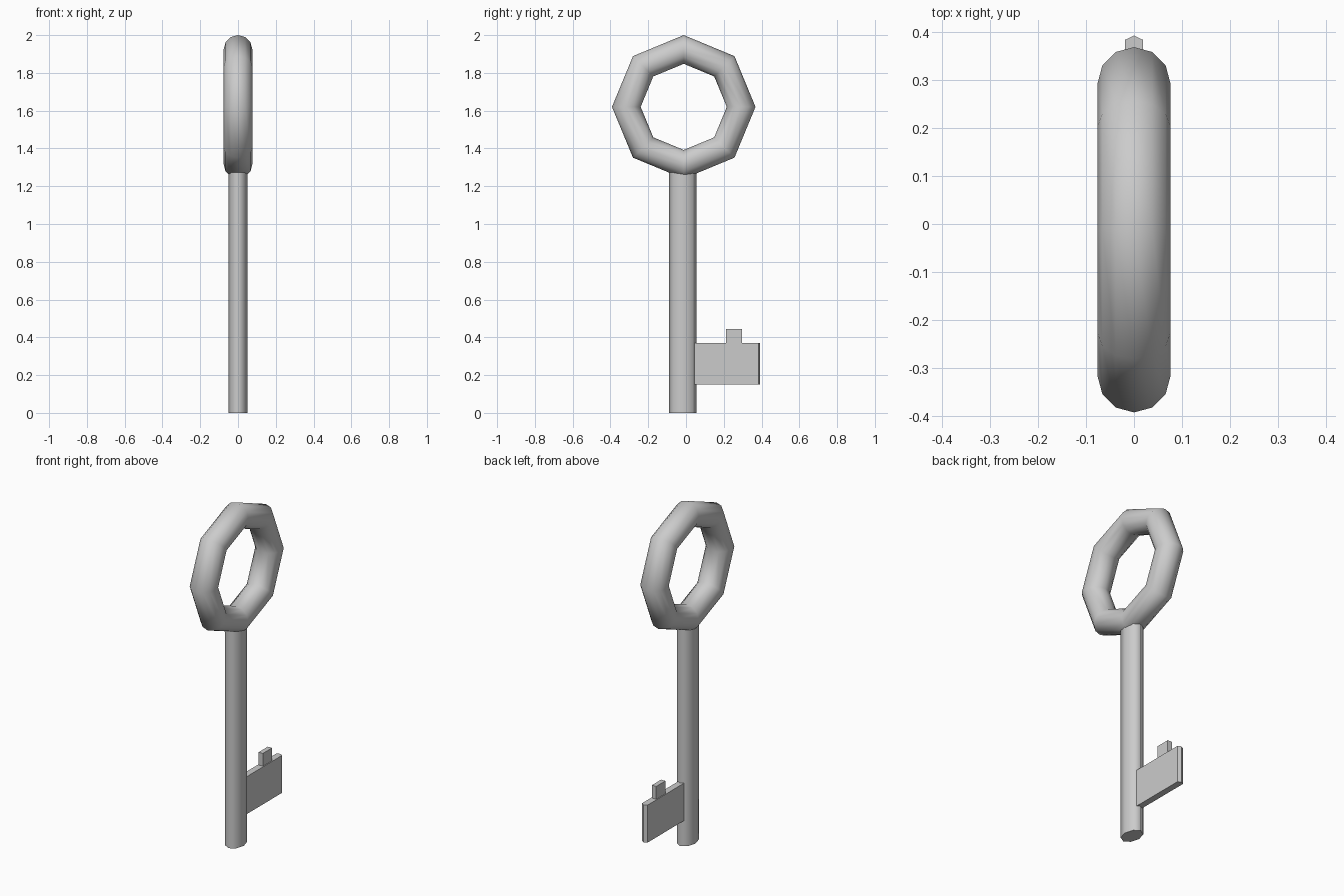
import bpy, bmesh
from math import radians

if "Cube" in bpy.data.objects:
    bpy.data.objects.remove(bpy.data.objects["Cube"])


def finish(name, smooth=False):
    obj = bpy.context.object
    obj.name = name
    bpy.ops.object.transform_apply(location=False, rotation=True, scale=True)
    if smooth:
        bpy.ops.object.shade_smooth_by_angle(angle=radians(75))
    return obj


def plate(name, outline, z0, z1):
    """Extrude an (x, y) outline from z0 to z1."""
    bm = bmesh.new()
    face = bm.faces.new([bm.verts.new((x, y, z0)) for x, y in outline])
    ext = bmesh.ops.extrude_face_region(bm, geom=[face])
    verts = [v for v in ext["geom"] if isinstance(v, bmesh.types.BMVert)]
    bmesh.ops.translate(bm, vec=(0, 0, z1 - z0), verts=verts)
    bmesh.ops.recalc_face_normals(bm, faces=bm.faces)
    mesh = bpy.data.meshes.new(name)
    bm.to_mesh(mesh)
    bm.free()
    obj = bpy.data.objects.new(name, mesh)
    bpy.context.collection.objects.link(obj)
    return obj


# Eight-sided handle ring standing in the YZ plane
bpy.ops.mesh.primitive_torus_add(
    major_segments=8, minor_segments=12, major_radius=0.304, minor_radius=0.076,
    location=(0, -0.012, 1.62), rotation=(0, radians(90), 0))
finish("handle_ring", True)

# Oval shaft, running up into the ring
bpy.ops.mesh.primitive_cylinder_add(
    vertices=8, radius=1, depth=1.36, location=(0, -0.017, 0.68))
bpy.context.object.scale = (0.05, 0.073, 1)
finish("shaft", True)

# Flat bit with a slightly pointed outer edge
plate("bit", [(-0.019, 0.0), (0.019, 0.0), (0.019, 0.383),
              (0.0, 0.392), (-0.019, 0.383)], 0.15, 0.37)

# Small tooth on top of the bit
plate("tooth", [(-0.014, 0.211), (0.014, 0.211),
                (0.014, 0.296), (-0.014, 0.296)], 0.36, 0.445)
